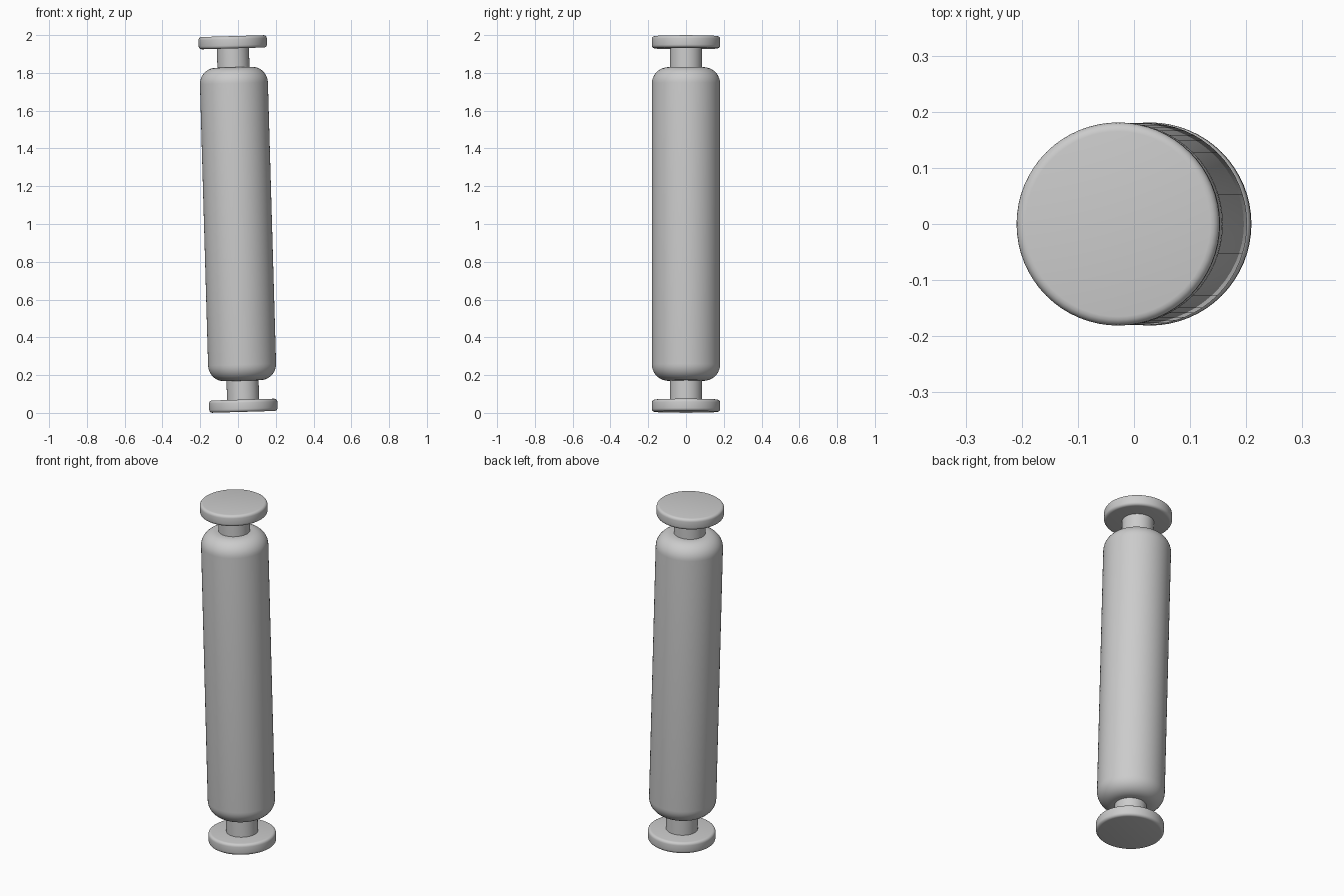
import bpy
import math
from mathutils import Matrix

cube = bpy.data.objects.get("Cube")
if cube:
    bpy.data.objects.remove(cube, do_unlink=True)

SIDES = 64
TILT = Matrix.Translation((0, 0, 1)) @ Matrix.Rotation(-0.029, 4, "Y")

# Single grey finish
grey = bpy.data.materials.new("plain_grey")
grey.use_nodes = True
grey.diffuse_color = (0.6, 0.6, 0.6, 1)
grey.node_tree.nodes["Principled BSDF"].inputs["Base Color"].default_value = (0.6, 0.6, 0.6, 1)


def rounded_cylinder(name, radius, low, high, rounding=0, steps=4):
    """Cylinder along the leaning axis with both rims rounded."""
    bpy.ops.mesh.primitive_cylinder_add(vertices=SIDES, radius=radius, depth=high - low)
    obj = bpy.context.object
    obj.name = name
    obj.data.materials.append(grey)
    if rounding:
        bevel = obj.modifiers.new("rounded_rims", "BEVEL")
        bevel.width = rounding
        bevel.segments = steps
        bevel.limit_method = "ANGLE"
        bevel.angle_limit = math.radians(40)
        bpy.ops.object.modifier_apply(modifier=bevel.name)
    bpy.ops.object.shade_smooth_by_angle(angle=math.radians(35))
    obj.matrix_world = TILT @ Matrix.Translation((0, 0, (low + high) / 2))
    return obj


# Main roller with softly rounded shoulders
rounded_cylinder("roller_body", 0.18, -0.83, 0.83, 0.085, 10)

# Neck and end disc at each end
for label, side in (("top", 1), ("bottom", -1)):
    rounded_cylinder(label + "_neck", 0.085, *sorted((side * 0.82, side * 0.94)))
    rounded_cylinder(label + "_disc", 0.181, *sorted((side * 0.93, side * 0.995)), 0.016)
